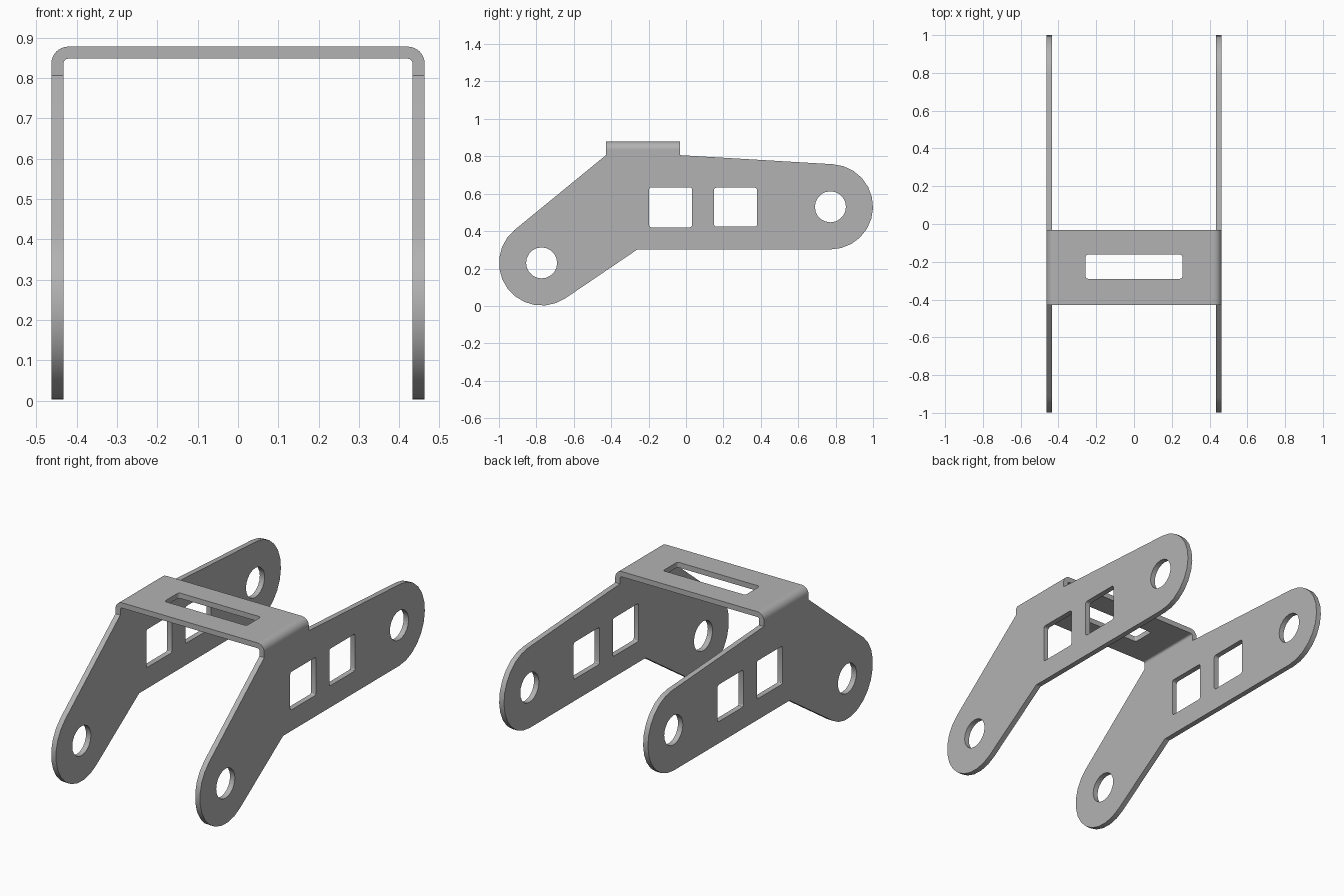
import bpy, bmesh
from math import cos, sin, radians
from mathutils import Vector

if "Cube" in bpy.data.objects:
    bpy.data.objects.remove(bpy.data.objects["Cube"], do_unlink=True)

HALF_W, THICK, TOP = 0.463, 0.03, 0.878       # outer half width, sheet, top height
R_OUT, R_IN = 0.042, 0.012                    # bend radii
Y0, Y1 = -0.428, -0.032                       # bridge front and back edges
BEND_X, BEND_Z = HALF_W - R_OUT, TOP - R_OUT  # bend axis

steel = bpy.data.materials.new("light_grey_steel")
steel.use_nodes = True
grey = (0.45, 0.45, 0.45, 1)
steel.diffuse_color = grey
steel.node_tree.nodes["Principled BSDF"].inputs["Base Color"].default_value = grey


def arc(cx, cy, r, start, end, steps):
    """Points on an arc, angles in degrees, both ends included."""
    angles = [radians(start + (end - start) * i / steps) for i in range(steps + 1)]
    return [(cx + r * cos(a), cy + r * sin(a)) for a in angles]


def circle(cx, cy, r, n):
    return arc(cx, cy, r, 0, 360, n)[:-1]


def rounded_rect(x0, x1, y0, y1, r=0.012):
    corners = [(x1 - r, y1 - r), (x0 + r, y1 - r), (x0 + r, y0 + r), (x1 - r, y0 + r)]
    return [p for i, (x, y) in enumerate(corners)
            for p in arc(x, y, r, 90 * i, 90 * i + 90, 3)]


def sheet(name, loops, place, depth):
    """Fill an outline with holes, then extrude it by the depth vector."""
    bm = bmesh.new()
    edges = []
    for loop in loops:
        verts = [bm.verts.new(place(*p)) for p in loop]
        edges += [bm.edges.new((v, verts[i - 1])) for i, v in enumerate(verts)]
    bmesh.ops.triangle_fill(bm, edges=edges, use_beauty=True,
                            normal=Vector(depth).normalized())
    out = bmesh.ops.extrude_face_region(bm, geom=bm.faces[:], use_keep_orig=True)
    moved = [g for g in out["geom"] if isinstance(g, bmesh.types.BMVert)]
    bmesh.ops.translate(bm, verts=moved, vec=depth)
    bmesh.ops.recalc_face_normals(bm, faces=bm.faces[:])
    mesh = bpy.data.meshes.new(name)
    bm.to_mesh(mesh)
    bm.free()
    mesh.materials.append(steel)
    obj = bpy.data.objects.new(name, mesh)
    bpy.context.collection.objects.link(obj)
    bpy.ops.object.select_all(action='DESELECT')
    obj.select_set(True)
    bpy.context.view_layer.objects.active = obj
    bpy.ops.object.shade_smooth_by_angle(angle=radians(30))
    return obj


# Side arm outline (y, z): rounded ends, bent lower edge, neck up to the bridge
front_eye, rear_eye, end_r = (-0.772, 0.23), (0.772, 0.53), 0.228
outline = (arc(*front_eye, end_r, 129.5, 304.4, 12) + [(-0.26, 0.302)]
           + arc(*rear_eye, end_r, -90, 86.5, 12)
           + [(Y1, 0.806), (Y1, BEND_Z), (Y0, BEND_Z), (Y0, 0.806)])
holes = [circle(*front_eye, 0.083, 20), circle(*rear_eye, 0.083, 20),
         rounded_rect(-0.197, 0.032, 0.42, 0.634),
         rounded_rect(0.15, 0.38, 0.424, 0.632)]

# Quarter-round bend profile (x, z)
bend = (arc(BEND_X, BEND_Z, R_OUT, 0, 90, 8)
        + arc(BEND_X, BEND_Z, R_IN, 90, 0, 8))

for side, s in (("left", 1), ("right", -1)):
    sheet(side + "_arm", [outline] + holes,
          lambda y, z: (s * HALF_W, y, z), (-s * THICK, 0, 0))
    sheet(side + "_bend", [bend],
          lambda x, z: (s * x, Y0, z), (0, Y1 - Y0, 0))

# Slotted bridge plate across the top
plate = [(-BEND_X, Y0), (BEND_X, Y0), (BEND_X, Y1), (-BEND_X, Y1)]
sheet("bridge_plate", [plate, rounded_rect(-0.256, 0.256, -0.29, -0.162)],
      lambda x, y: (x, y, TOP), (0, 0, -THICK))
